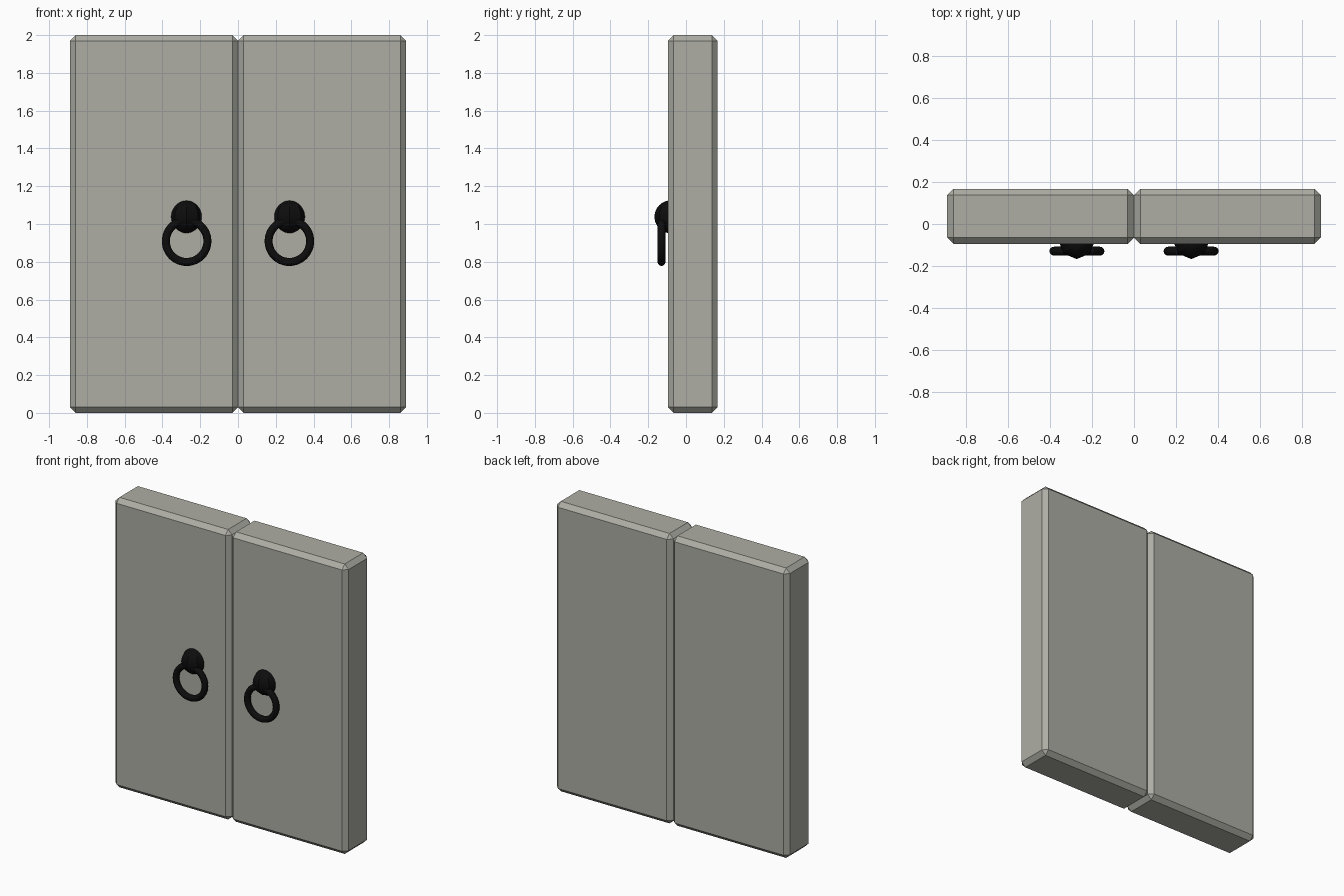
import bpy
import math

if "Cube" in bpy.data.objects:
    bpy.data.objects.remove(bpy.data.objects["Cube"])


def make_material(name, rgb):
    m = bpy.data.materials.new(name)
    m.diffuse_color = (*rgb, 1.0)
    m.use_nodes = True
    m.node_tree.nodes["Principled BSDF"].inputs["Base Color"].default_value = m.diffuse_color
    return m


stone = make_material("warm grey", (0.42, 0.42, 0.375))
iron = make_material("black iron", (0.004, 0.004, 0.004))

Y_FRONT, Y_BACK = -0.095, 0.167   # door slab depth
W, H, CHAMFER = 0.89, 2.0, 0.03
HANDLE_X = 0.273

for side, s in (("left", -1), ("right", 1)):
    # Door slab with a single flat chamfer on every edge
    bpy.ops.mesh.primitive_cube_add(size=1, location=(s * W / 2, (Y_FRONT + Y_BACK) / 2, H / 2))
    door = bpy.context.object
    door.name = side + "_door"
    door.scale = (W, Y_BACK - Y_FRONT, H)
    bpy.ops.object.transform_apply(location=False, rotation=False, scale=True)
    bevel = door.modifiers.new("chamfer", "BEVEL")
    bevel.width = CHAMFER
    bevel.segments = 1
    door.data.materials.append(stone)

    # Knob: eight-sided ball half sunk into the door
    bpy.ops.mesh.primitive_uv_sphere_add(segments=8, ring_count=24, radius=0.087,
                                         location=(s * HANDLE_X, -0.08, 1.038))
    knob = bpy.context.object
    knob.name = side + "_knob"
    knob.data.materials.append(iron)

    # Pull ring hanging from the knob
    bpy.ops.mesh.primitive_torus_add(major_radius=0.11, minor_radius=0.0212,
                                     major_segments=48, minor_segments=12,
                                     location=(s * (HANDLE_X - 0.001), -0.1295, 0.909),
                                     rotation=(math.pi / 2, 0, 0))
    ring = bpy.context.object
    ring.name = side + "_pull_ring"
    ring.data.materials.append(iron)
    bpy.ops.object.shade_smooth_by_angle(angle=math.radians(40))
